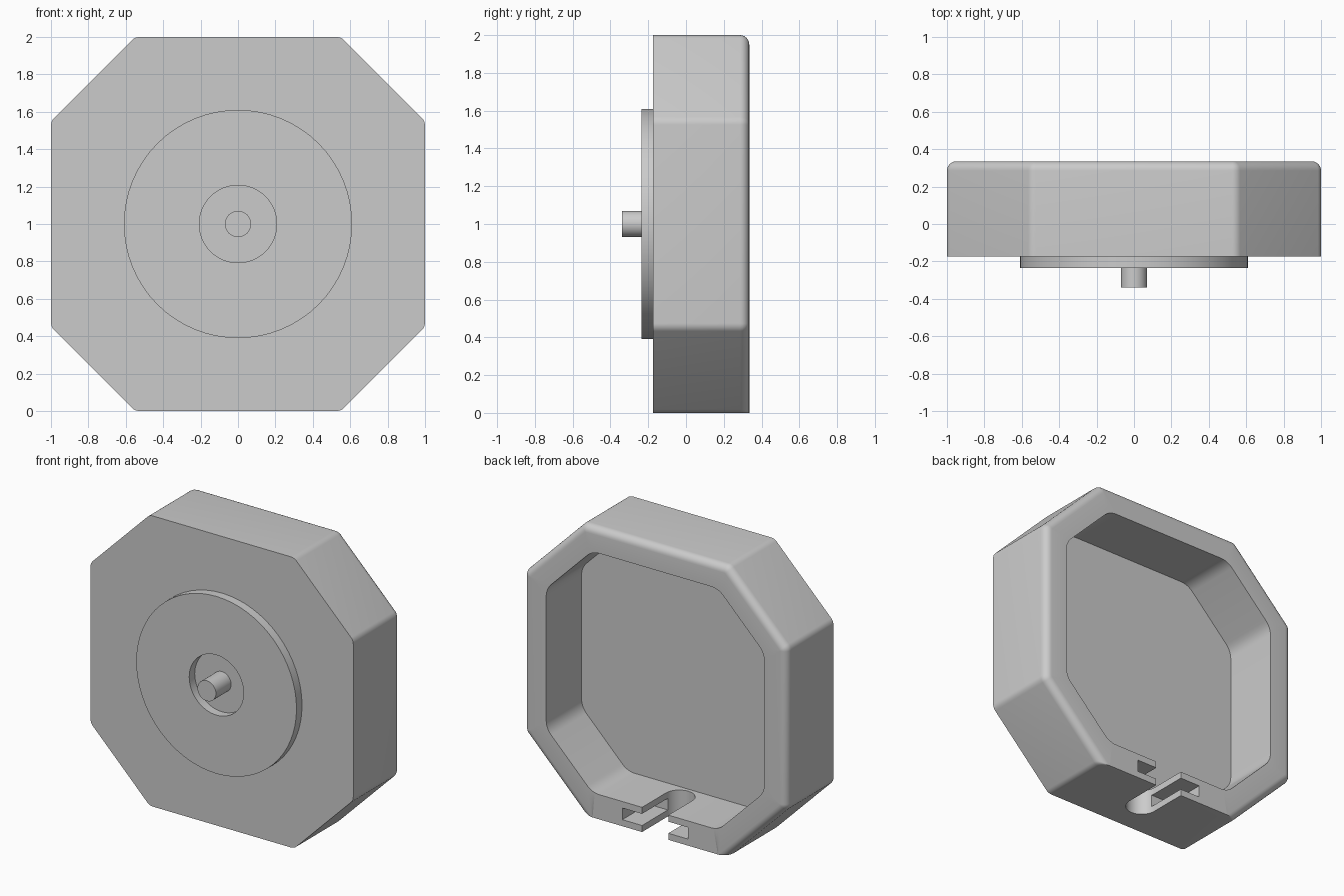
import bpy
import bmesh
from math import cos, sin, pi, radians, sqrt
from mathutils import Vector

if "Cube" in bpy.data.objects:
    bpy.data.objects.remove(bpy.data.objects["Cube"], do_unlink=True)

FRONT, BACK, FLOOR = -0.175, 0.335, -0.05
DISC_FRONT, SHAFT_FRONT = -0.235, -0.34
WALL, FILLET = 0.17, 0.05

grey = bpy.data.materials.new("plain grey")
grey.use_nodes = True
grey.diffuse_color = (0.6, 0.6, 0.6, 1)
grey.node_tree.nodes["Principled BSDF"].inputs["Base Color"].default_value = (0.6, 0.6, 0.6, 1)


def finish(name, bm):
    bmesh.ops.recalc_face_normals(bm, faces=bm.faces)
    mesh = bpy.data.meshes.new(name)
    bm.to_mesh(mesh)
    bm.free()
    mesh.materials.append(grey)
    obj = bpy.data.objects.new(name, mesh)
    bpy.context.collection.objects.link(obj)
    return obj


def smooth(obj, angle=30):
    bpy.ops.object.select_all(action="DESELECT")
    obj.select_set(True)
    bpy.context.view_layer.objects.active = obj
    bpy.ops.object.shade_smooth_by_angle(angle=radians(angle))


def loft(name, rings, closed=False):
    """Skin a list of equal rings; cap the ends or join last to first."""
    bm = bmesh.new()
    loops = [[bm.verts.new(p) for p in ring] for ring in rings]
    pairs = list(zip(loops, loops[1:]))
    if closed:
        pairs.append((loops[-1], loops[0]))
    else:
        bm.faces.new(loops[0])
        bm.faces.new(loops[-1])
    for a, b in pairs:
        for i in range(len(a)):
            j = (i + 1) % len(a)
            bm.faces.new((a[i], a[j], b[j], b[i]))
    return finish(name, bm)


def octagon(y, inset, radius, bottom_inset=None, steps=6):
    """Rounded octagon ring at depth y, each side moved in by inset."""
    def side(k):
        k %= 8
        d = inset if k != 6 or bottom_inset is None else bottom_inset
        return (1 if k % 2 == 0 else 1.55 / sqrt(2)) - d - radius

    ring = []
    for k in range(8):
        a, b = k * pi / 4, (k + 1) * pi / 4
        p, q, det = side(k), side(k + 1), sin(b - a)
        cx = (p * sin(b) - q * sin(a)) / det
        cz = (q * cos(a) - p * cos(b)) / det
        for s in range(steps + 1):
            t = a + (b - a) * s / steps
            ring.append((cx + radius * cos(t), y, 1 + cz + radius * sin(t)))
    return ring


def circle(y, radius, count):
    return [(radius * cos(2 * pi * i / count), y, 1 + radius * sin(2 * pi * i / count))
            for i in range(count)]


# Housing: open-backed octagonal shell, back rim rounded except along the bottom
rings = [octagon(FRONT, 0, 0.06)]
for i in range(7):
    t = i / 6 * pi / 2
    inset = FILLET * (1 - cos(t))
    rings.append(octagon(BACK - FILLET * (1 - sin(t)), inset, 0.06 - inset, 0))
rings += [octagon(BACK, WALL, 0.13), octagon(FLOOR, WALL, 0.13)]
housing = loft("housing", rings)

# Cable slot: round-ended slot and a wider channel, cut through the bottom wall
slot_w, slot_y = 0.1, 0.075
outline = [(slot_w * cos(pi + pi * i / 16), slot_y + slot_w * sin(pi + pi * i / 16))
           for i in range(17)] + [(slot_w, 0.5), (-slot_w, 0.5)]
channel = [(-0.25, 0.055), (0.25, 0.055), (0.25, 0.5), (-0.25, 0.5)]
for name, shape, low, high in (("slot_cutter", outline, -0.1, 0.3),
                               ("channel_cutter", channel, 0.045, 0.125)):
    cutter = loft(name, [[(x, y, z) for x, y in shape] for z in (low, high)])
    cutter.hide_render = True
    mod = housing.modifiers.new(name, "BOOLEAN")
    mod.operation, mod.solver, mod.object = "DIFFERENCE", "EXACT", cutter
    bpy.context.view_layer.objects.active = housing
    bpy.ops.object.modifier_apply(modifier=name)
    bpy.data.objects.remove(cutter, do_unlink=True)
smooth(housing)

# Raised front disc with a central recess
disc = loft("front_disc", [circle(FRONT + 0.01, 0.61, 64), circle(DISC_FRONT, 0.61, 64),
                           circle(DISC_FRONT, 0.207, 64), circle(FRONT + 0.01, 0.207, 64)],
            closed=True)
smooth(disc)

# Central shaft
shaft = loft("shaft", [circle(FRONT + 0.01, 0.07, 32), circle(SHAFT_FRONT, 0.07, 32)])
smooth(shaft)
